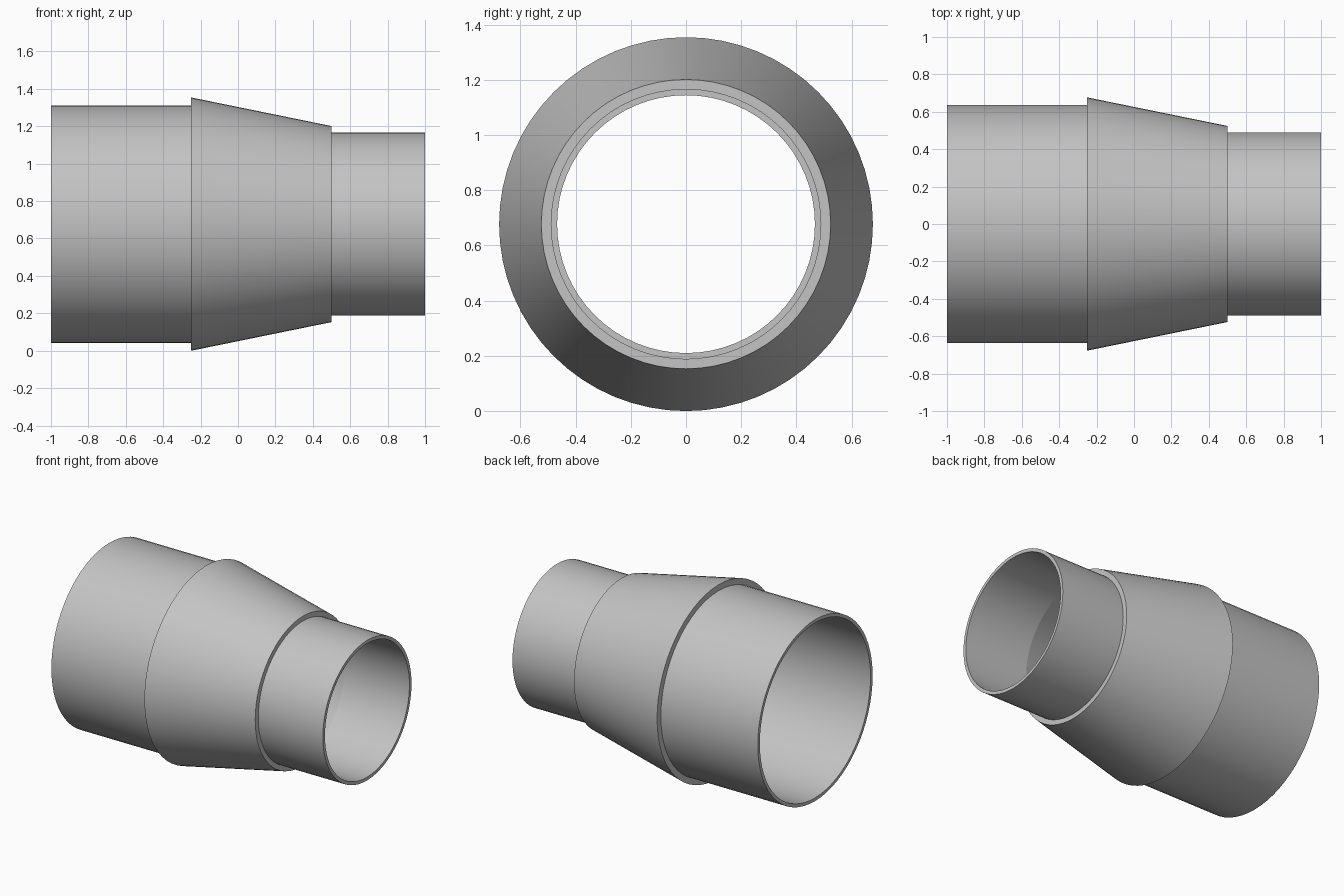
import bpy
import bmesh
from math import radians, tau
from mathutils import Matrix, Vector

cube = bpy.data.objects.get("Cube")
if cube:
    bpy.data.objects.remove(cube, do_unlink=True)

SIDES = 64
AXIS_HEIGHT = 0.677

grey = bpy.data.materials.new("light_grey")
grey.use_nodes = True
colour = (0.55, 0.55, 0.55, 1)
grey.diffuse_color = colour
grey.node_tree.nodes["Principled BSDF"].inputs["Base Color"].default_value = colour


def lathe(name, profile):
    """Revolve a closed (x, radius) profile around the x axis."""
    bm = bmesh.new()
    rings = []
    for i in range(SIDES):
        turn = Matrix.Rotation(tau * i / SIDES, 3, "X")
        rings.append([bm.verts.new(turn @ Vector((x, 0, r))) for x, r in profile])
    count = len(profile)
    for i, ring in enumerate(rings):
        after = rings[(i + 1) % SIDES]
        for j in range(count):
            k = (j + 1) % count
            bm.faces.new((ring[j], ring[k], after[k], after[j]))
    bmesh.ops.recalc_face_normals(bm, faces=bm.faces)
    mesh = bpy.data.meshes.new(name)
    bm.to_mesh(mesh)
    bm.free()
    mesh.materials.append(grey)
    obj = bpy.data.objects.new(name, mesh)
    bpy.context.collection.objects.link(obj)
    obj.location.z = AXIS_HEIGHT
    return obj


# Wide sleeve, raised tapering collar and narrow sleeve, then the bore back
outside = [(-1, 0.635), (-0.25, 0.635), (-0.25, 0.677),
           (0.5, 0.524), (0.5, 0.49), (1, 0.49)]
bore = [(1, 0.467), (0.5, 0.467), (-0.25, 0.612), (-1, 0.612)]
reducer = lathe("pipe_reducer", outside + bore)

# Round walls smooth, rims and steps sharp
bpy.ops.object.select_all(action="DESELECT")
reducer.select_set(True)
bpy.context.view_layer.objects.active = reducer
bpy.ops.object.shade_smooth_by_angle(angle=radians(8))
